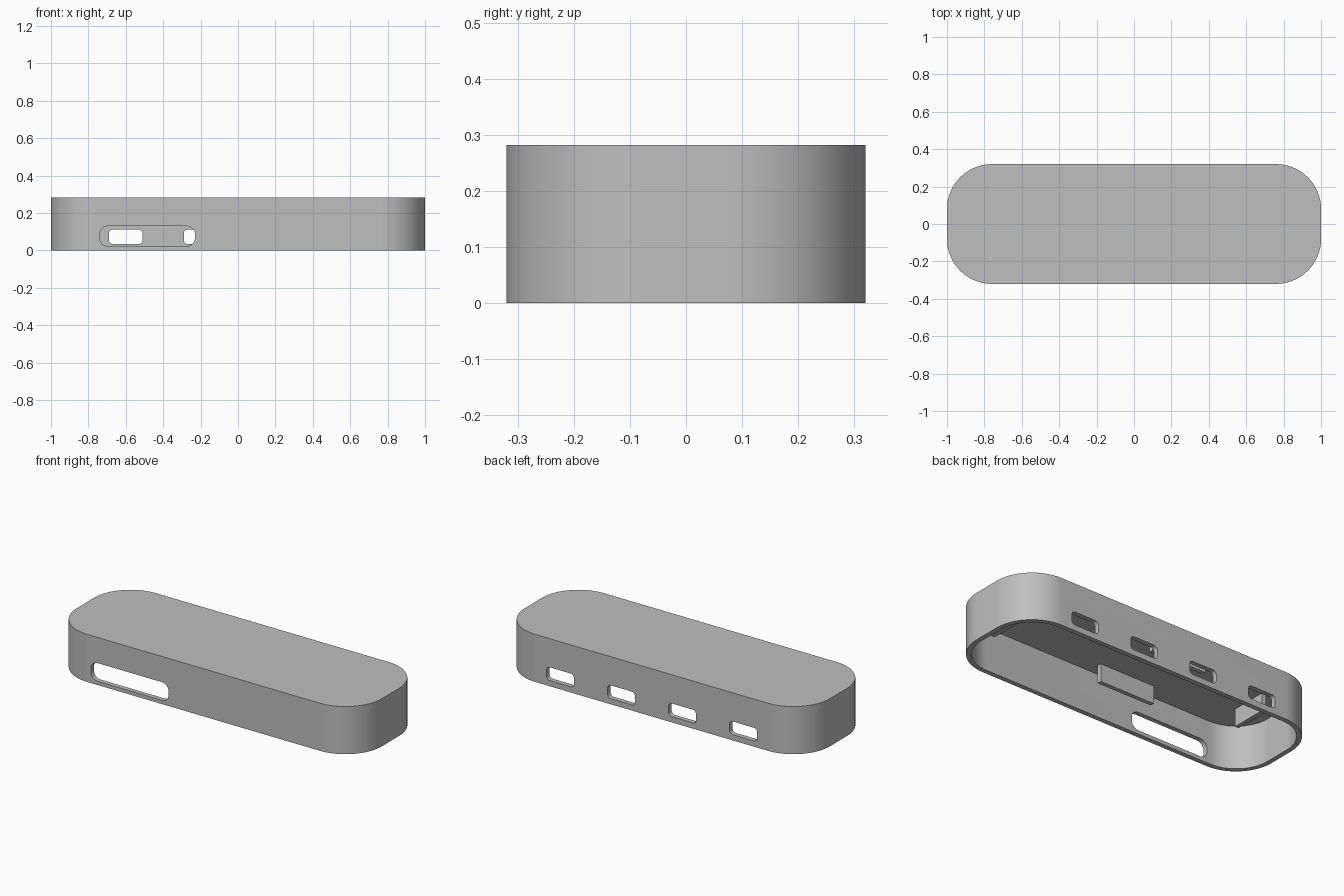
import bpy, bmesh, math
from mathutils import Matrix, Vector

if "Cube" in bpy.data.objects:
    bpy.data.objects.remove(bpy.data.objects["Cube"], do_unlink=True)

HEIGHT, WALL, CEILING = 0.282, 0.028, 0.255
HALF_X, HALF_Y, CORNER = 1.0, 0.32, 0.24

grey = bpy.data.materials.new("plain grey")
grey.use_nodes = True
grey.diffuse_color = (0.52, 0.52, 0.52, 1)
grey.node_tree.nodes["Principled BSDF"].inputs["Base Color"].default_value = (0.52, 0.52, 0.52, 1)


def rounded_prism(name, half_w, half_h, radius, depth, matrix, steps=12):
    """Rounded rectangle in the local xy plane, extruded along local z."""
    bm = bmesh.new()
    verts = []
    for quarter, (sx, sy) in enumerate([(1, 1), (-1, 1), (-1, -1), (1, -1)]):
        for i in range(steps + 1):
            a = (quarter + i / steps) * math.pi / 2
            verts.append(bm.verts.new((sx * (half_w - radius) + radius * math.cos(a),
                                       sy * (half_h - radius) + radius * math.sin(a), 0)))
    face = bm.faces.new(verts)
    top = bmesh.ops.extrude_face_region(bm, geom=[face])["geom"]
    bmesh.ops.translate(bm, vec=Vector((0, 0, depth)),
                        verts=[g for g in top if isinstance(g, bmesh.types.BMVert)])
    bmesh.ops.recalc_face_normals(bm, faces=bm.faces)
    mesh = bpy.data.meshes.new(name)
    bm.to_mesh(mesh)
    bm.free()
    mesh.materials.append(grey)
    obj = bpy.data.objects.new(name, mesh)
    obj.matrix_world = matrix
    bpy.context.collection.objects.link(obj)
    return obj


def cut(target, cutter):
    mod = target.modifiers.new(cutter.name, 'BOOLEAN')
    mod.operation = 'DIFFERENCE'
    mod.solver = 'EXACT'
    mod.object = cutter
    bpy.context.view_layer.objects.active = target
    bpy.ops.object.modifier_apply(modifier=mod.name)
    bpy.data.objects.remove(cutter, do_unlink=True)


def wall_opening(target, x, y, z, half_w, half_h, radius):
    place = Matrix.Translation((x, y + 0.07, z)) @ Matrix.Rotation(math.pi / 2, 4, 'X')
    cut(target, rounded_prism("opening_cutter", half_w, half_h, radius, 0.14, place, 6))


def plate(name, x, y, size_x, size_y, bottom=0.15):
    """Thin rib hanging from the ceiling."""
    bpy.ops.mesh.primitive_cube_add(size=1, location=(x, y, (bottom + CEILING + 0.005) / 2))
    obj = bpy.context.object
    obj.name = name
    obj.scale = (size_x, size_y, CEILING + 0.005 - bottom)
    obj.data.materials.append(grey)


# Open-bottomed cover
cover = rounded_prism("cover", HALF_X, HALF_Y, CORNER, HEIGHT, Matrix(), 24)
cavity = rounded_prism("cavity_cutter", HALF_X - WALL, HALF_Y - WALL, CORNER - WALL,
                       CEILING + 0.1, Matrix.Translation((0, 0, -0.1)), 24)
cut(cover, cavity)

# Long slot in the front wall, four ports in the back wall
wall_opening(cover, -0.485, -HALF_Y, 0.076, 0.255, 0.054, 0.045)
for x in (-0.6, -0.2, 0.2, 0.6):
    wall_opening(cover, x, HALF_Y, 0.073, 0.09, 0.039, 0.022)

bpy.ops.object.select_all(action='DESELECT')
cover.select_set(True)
bpy.context.view_layer.objects.active = cover
bpy.ops.object.shade_smooth_by_angle(angle=math.radians(30))

# Locating ribs under the ceiling
plate("front_rib", -0.12, -0.21, 0.36, 0.025)
plate("back_rib", -0.12, 0.21, 0.36, 0.025)
plate("right_rib", -0.79, 0, 0.025, 0.22)
plate("left_rib", 0.79, 0, 0.025, 0.4)
